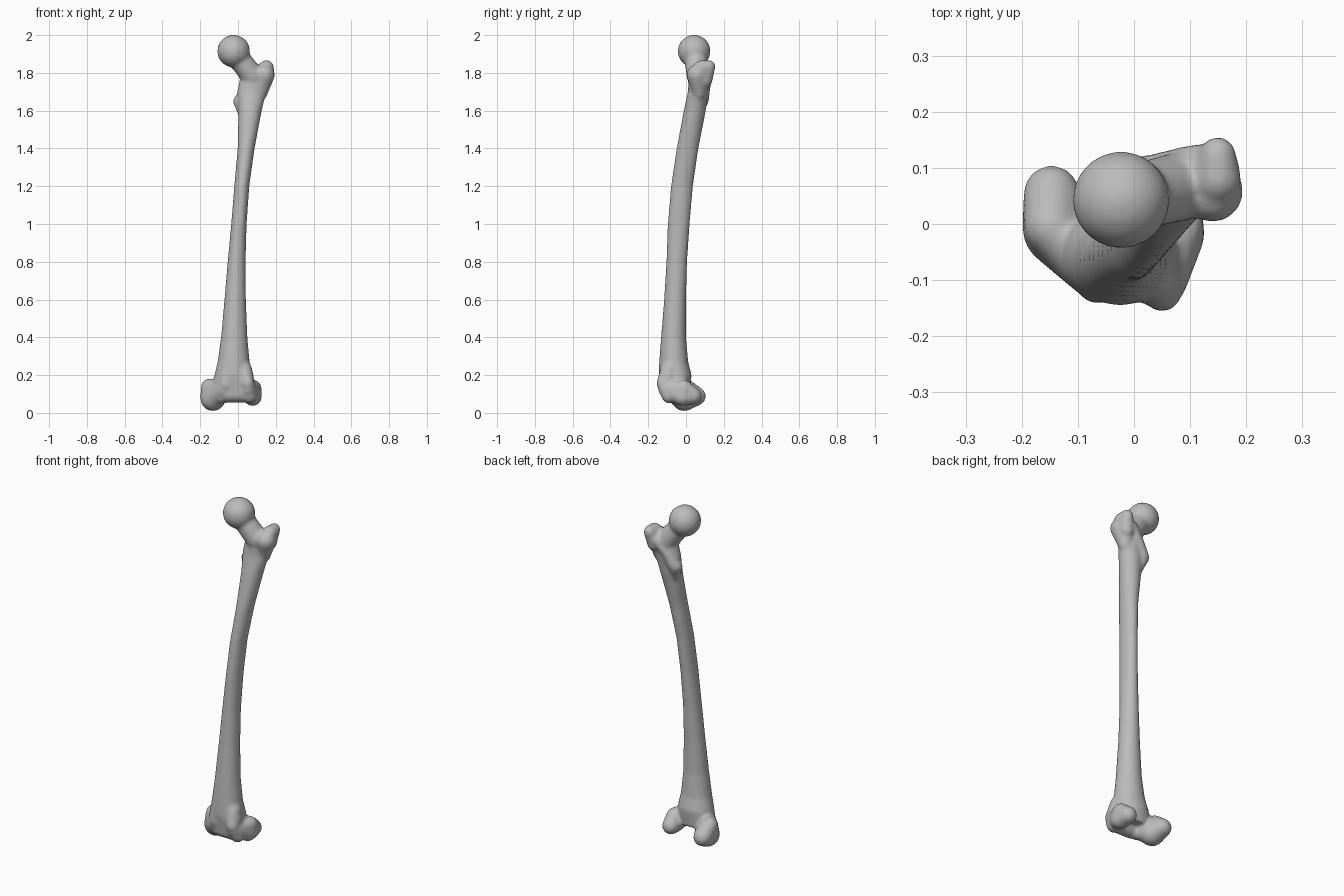
import bpy, bmesh, math
from mathutils import Vector

cube = bpy.data.objects.get("Cube")
if cube:
    bpy.data.objects.remove(cube, do_unlink=True)

bone = bpy.data.materials.new("bone_grey")
bone.use_nodes = True
grey = (0.5, 0.5, 0.5, 1)
bone.diffuse_color = grey
bsdf = bone.node_tree.nodes["Principled BSDF"]
bsdf.inputs["Base Color"].default_value = grey
bsdf.inputs["Roughness"].default_value = 0.6

bm = bmesh.new()


def blob(*balls):
    """Add a rounded lump: the convex hull of balls given as (x, y, z, radius)."""
    part = bmesh.new()
    for x, y, z, r in balls:
        new = bmesh.ops.create_icosphere(part, subdivisions=3, radius=r)["verts"]
        bmesh.ops.translate(part, verts=new, vec=(x, y, z))
    hull = bmesh.ops.convex_hull(part, input=part.verts)
    loose = {g for g in hull["geom_interior"] + hull["geom_unused"]
             if isinstance(g, bmesh.types.BMVert)}
    bmesh.ops.delete(part, geom=list(loose), context="VERTS")
    bmesh.ops.recalc_face_normals(part, faces=part.faces)
    mesh = bpy.data.meshes.new("lump")
    part.to_mesh(mesh)
    part.free()
    bm.from_mesh(mesh)
    bpy.data.meshes.remove(mesh)


def loft(sections, sides=28):
    """Add a capped tube through (z, x min, x max, y min, y max) sections."""
    rings = []
    for z, x0, x1, y0, y1 in sections:
        ring = []
        for i in range(sides):
            a = math.tau * i / sides
            ring.append(bm.verts.new(((x0 + x1 + (x1 - x0) * math.cos(a)) / 2,
                                      (y0 + y1 + (y1 - y0) * math.sin(a)) / 2, z)))
        rings.append(ring)
    for low, high in zip(rings, rings[1:]):
        for i in range(sides):
            j = (i + 1) % sides
            bm.faces.new((low[i], low[j], high[j], high[i]))
    bm.faces.new(rings[0][::-1])
    bm.faces.new(rings[-1])


# Bowed shaft, flaring at both ends
loft([
    (0.10, -0.15, 0.09, -0.13, 0.02),
    (0.20, -0.125, 0.075, -0.145, 0.03),
    (0.27, -0.108, 0.062, -0.142, 0.012),
    (0.40, -0.09, 0.05, -0.132, 0.0),
    (0.60, -0.072, 0.042, -0.116, 0.0),
    (0.80, -0.055, 0.04, -0.104, 0.006),
    (1.00, -0.036, 0.046, -0.097, 0.02),
    (1.20, -0.02, 0.06, -0.08, 0.037),
    (1.40, -0.002, 0.088, -0.05, 0.066),
    (1.60, 0.002, 0.126, -0.012, 0.105),
    (1.70, -0.005, 0.15, 0.01, 0.118),
    (1.79, 0.015, 0.165, 0.015, 0.12),
])

# Ball head and neck
blob((-0.023, 0.043, 1.915, 0.087))
blob((-0.01, 0.045, 1.895, 0.058), (0.075, 0.065, 1.785, 0.062))

# Greater trochanter with its raised rear tip
blob((0.14, 0.058, 1.79, 0.055), (0.125, 0.09, 1.79, 0.05), (0.12, 0.07, 1.69, 0.035))
blob((0.15, 0.124, 1.835, 0.032), (0.15, 0.08, 1.825, 0.042), (0.135, 0.10, 1.76, 0.04))

# Crest running down to the lesser trochanter
blob((0.11, 0.115, 1.79, 0.028), (0.07, 0.11, 1.74, 0.024))
blob((0.07, 0.105, 1.75, 0.028), (0.015, 0.085, 1.655, 0.036))
blob((0.012, 0.08, 1.65, 0.038), (0.03, 0.06, 1.57, 0.024))

# Inner condyle: lower, reaching further back
blob((-0.133, -0.01, 0.075, 0.066), (-0.147, 0.055, 0.088, 0.05),
     (-0.148, -0.005, 0.135, 0.048), (-0.075, -0.09, 0.125, 0.042))

# Outer condyle
blob((0.078, -0.02, 0.084, 0.048), (0.072, 0.038, 0.09, 0.047),
     (0.08, -0.01, 0.13, 0.045), (0.052, -0.105, 0.125, 0.042))

# Kneecap groove: two front ridges over a shallow web
blob((0.05, -0.122, 0.155, 0.035), (0.06, -0.09, 0.09, 0.04), (0.03, -0.09, 0.23, 0.045))
blob((-0.065, -0.105, 0.15, 0.038), (-0.08, -0.07, 0.09, 0.042), (-0.055, -0.09, 0.23, 0.045))
blob((-0.05, -0.085, 0.10, 0.045), (0.04, -0.085, 0.10, 0.045),
     (-0.05, -0.095, 0.19, 0.045), (0.04, -0.095, 0.19, 0.045))

mesh = bpy.data.meshes.new("thigh_bone")
bm.to_mesh(mesh)
bm.free()
mesh.materials.append(bone)
obj = bpy.data.objects.new("thigh_bone", mesh)
bpy.context.collection.objects.link(obj)

# Fuse the parts into one skin and soften the joins
remesh = obj.modifiers.new("fuse", "REMESH")
remesh.mode = "VOXEL"
remesh.voxel_size = 0.008
remesh.use_smooth_shade = True
soften = obj.modifiers.new("soften", "SMOOTH")
soften.factor = 0.5
soften.iterations = 10
for face in mesh.polygons:
    face.use_smooth = True
